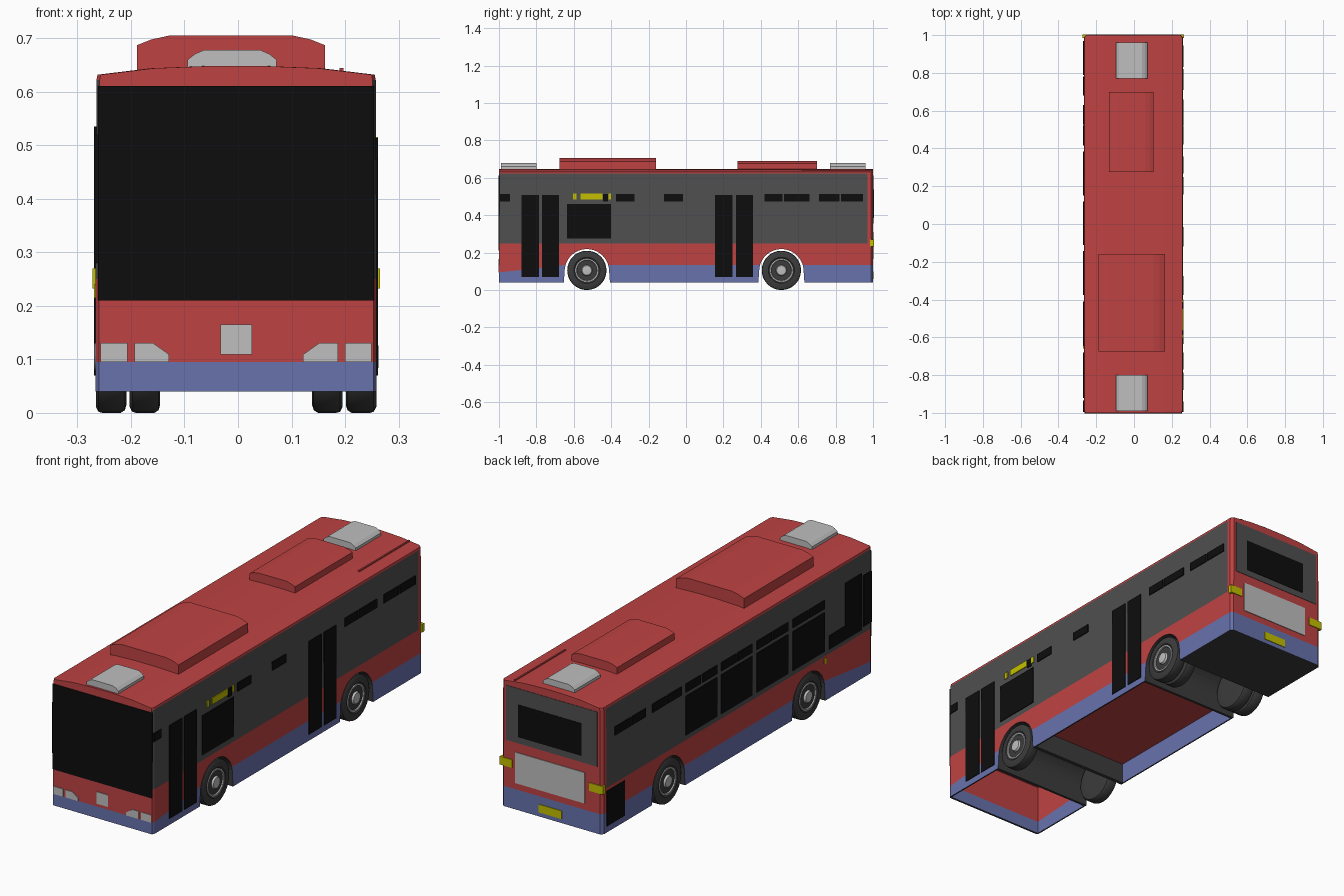
import bpy, bmesh, math
from mathutils import Matrix

if "Cube" in bpy.data.objects:
    bpy.data.objects.remove(bpy.data.objects["Cube"])

CX = -0.0035          # body centre line
HW = 0.2625           # body half width


def mat(name, r, g, b):
    m = bpy.data.materials.new(name)
    m.diffuse_color = (r, g, b, 1)
    m.use_nodes = True
    m.node_tree.nodes["Principled BSDF"].inputs["Base Color"].default_value = m.diffuse_color
    return m


RED = mat("red_paint", 0.52, 0.055, 0.055)
BLUE = mat("blue_paint", 0.14, 0.17, 0.42)
GREY = mat("tinted_band", 0.08, 0.08, 0.08)
BLACK = mat("black_glass", 0.004, 0.004, 0.004)
SILVER = mat("silver", 0.52, 0.52, 0.52)
YELLOW = mat("yellow", 0.55, 0.52, 0.0)
DARK = mat("dark_rubber", 0.045, 0.045, 0.045)
BODY_MATS = [RED, BLUE, GREY, DARK]


def make(name, bm, mats):
    bmesh.ops.recalc_face_normals(bm, faces=bm.faces)
    me = bpy.data.meshes.new(name)
    bm.to_mesh(me)
    bm.free()
    for m in mats:
        me.materials.append(m)
    ob = bpy.data.objects.new(name, me)
    bpy.context.collection.objects.link(ob)
    return ob


def boxes(name, spans, m):
    """One object from boxes given as (x0, x1, y0, y1, z0, z1)."""
    bm = bmesh.new()
    for x0, x1, y0, y1, z0, z1 in spans:
        M = (Matrix.Translation(((x0 + x1) / 2, (y0 + y1) / 2, (z0 + z1) / 2))
             @ Matrix.Diagonal((x1 - x0, y1 - y0, z1 - z0, 1)))
        bmesh.ops.create_cube(bm, size=1, matrix=M)
    return make(name, bm, [m])


def prism(name, pts, a, b, axis, mats, index=0):
    """Extrude a profile: axis 'y' takes (x, z) points, axis 'x' takes (y, z)."""
    bm = bmesh.new()
    put = (lambda p, t: (p[0], t, p[1])) if axis == 'y' else (lambda p, t: (t, p[0], p[1]))
    lo = [bm.verts.new(put(p, a)) for p in pts]
    hi = [bm.verts.new(put(p, b)) for p in pts]
    bm.faces.new(lo)
    bm.faces.new(hi)
    for i in range(len(pts)):
        j = (i + 1) % len(pts)
        bm.faces.new((lo[i], lo[j], hi[j], hi[i]))
    for f in bm.faces:
        f.material_index = index
    return make(name, bm, mats)


def ladder(name, stations, levels, side_mat, end_mat, bottom, top):
    """Hull from (y, inset, belt z) stations and (half width, z) levels."""
    bm = bmesh.new()
    rows = []
    for y, inset, belt in stations:
        rows.append([[bm.verts.new((CX + s * (w - inset), y, belt if k == 1 else z))
                      for s in (-1, 1)] for k, (w, z) in enumerate(levels)])

    def face(vs, m):
        bm.faces.new(vs).material_index = m
    n = len(levels)
    for i in range(len(rows) - 1):
        A, B = rows[i], rows[i + 1]
        face((A[0][0], A[0][1], B[0][1], B[0][0]), bottom)
        face((A[-1][0], A[-1][1], B[-1][1], B[-1][0]), top)
        for k in range(n - 1):
            for s in (0, 1):
                face((A[k][s], B[k][s], B[k + 1][s], A[k + 1][s]), side_mat(k, stations[i][0]))
    for R in (rows[0], rows[-1]):
        for k in range(n - 1):
            face((R[k][0], R[k][1], R[k + 1][1], R[k + 1][0]), end_mat(k))
    return make(name, bm, BODY_MATS)


# Body shell: blue skirt, red belt, grey window band, red arched roof
levels = [(HW, 0.04), (HW, 0.135), (HW, 0.25), (0.261, 0.622),
          (0.259, 0.632), (0.16, 0.644), (0.06, 0.648)]
stations = [(-1, 0.006, 0.095), (-0.988, 0, 0.096), (-0.88, 0, 0.107), (-0.64, 0, 0.135),
            (0.97, 0, 0.135), (0.988, 0, 0.135), (1, 0.012, 0.135)]
body = ladder("body_shell", stations, levels,
              lambda k, y: 1 if k == 0 else (2 if k == 2 and y < 0.96 else 0),
              lambda k: 1 if k == 0 else 0, 3, 0)

# Underside recesses and wheel tunnels
cutters = [
    ladder("front_recess", [(-0.99, 0, 0.1), (-0.665, 0, 0.12)],
           [(0.256, 0.0), (0.256, 0.1), (0.256, 0.28)],
           lambda k, y: 1 if k == 0 else 0, lambda k: 1 if k == 0 else 0, 0, 0),
    ladder("middle_recess", [(-0.39, 0, 0.1), (0.375, 0, 0.1)],
           [(0.256, 0.0), (0.256, 0.1), (0.256, 0.137)],
           lambda k, y: 1, lambda k: 3, 0, 0)]
AXLES = (-0.53, 0.51)
for yc in AXLES:
    arch = [(yc + 0.119 * math.cos(a), 0.1 + 0.119 * math.sin(a))
            for a in [math.pi * i / 20 for i in range(21)]]
    arch += [(yc - 0.126, 0.0), (yc + 0.126, 0.0)]
    cutters.append(prism("wheel_tunnel", arch, -0.4, 0.4, 'x', BODY_MATS, 3))
for c in cutters:
    c.hide_render = True
    md = body.modifiers.new("cut", 'BOOLEAN')
    md.operation, md.solver, md.object = 'DIFFERENCE', 'EXACT', c
    bpy.context.view_layer.objects.active = body
    bpy.ops.object.modifier_apply(modifier=md.name)
    bpy.data.objects.remove(c)


# Side glazing: plates lying on the walls, given as (y0, y1, z0, z1)
def side(name, s, spans, m, t=0.003):
    x0, x1 = sorted((CX + s * (HW - 0.003), CX + s * (HW + t)))
    return boxes(name, [(x0, x1) + sp for sp in spans], m)


def vents(pairs):
    return [(a, b, 0.474, 0.514) for a, b in pairs]


side("door_glass", 1, [(a, b, 0.07, 0.507) for a, b in
                       ((-0.88, -0.785), (-0.77, -0.68), (0.155, 0.248), (0.267, 0.358))], BLACK)
side("right_window", 1, [(-0.636, -0.402, 0.275, 0.46)], BLACK)
side("right_vents", 1, vents([(-0.995, -0.94), (-0.375, -0.275), (-0.118, -0.016), (0.42, 0.515),
                              (0.525, 0.66), (0.71, 0.82), (0.83, 0.945), (-0.445, -0.418)]), BLACK)
side("side_sign", 1, [(-0.604, -0.585, 0.485, 0.516), (-0.565, -0.447, 0.485, 0.516),
                      (-0.415, -0.4, 0.485, 0.516)], YELLOW)
mains = [(0.15, 0.383), (-0.11, 0.12), (-0.376, -0.143), (-0.647, -0.41)]
side("left_windows", -1, [(a, b, 0.273, 0.457) for a, b in mains], BLACK)
halves = [h for a, b in mains for h in ((a, (a + b) / 2 - 0.005), ((a + b) / 2 + 0.005, b))]
side("left_vents", -1, vents(halves + [(0.79, 0.91), (0.68, 0.78), (0.53, 0.63), (0.415, 0.52)]), BLACK)
side("driver_window", -1, [(-0.92, -0.68, 0.27, 0.335), (-0.92, -0.80, 0.335, 0.535),
                           (-0.995, -0.935, 0.28, 0.52)], BLACK)
side("engine_grille", -1, [(0.835, 0.968, 0.07, 0.235)], BLACK)
side("side_marker", -1, [(-0.66, -0.645, 0.215, 0.24)], YELLOW)

# Front: windscreen, headlights, number panel
boxes("windscreen", [(CX - 0.258, CX + 0.258, -1.003, -0.995, 0.21, 0.611)], BLACK)
boxes("front_panel", [(-0.033, 0.026, -1.003, -0.995, 0.109, 0.165)], SILVER)
for s in (-1, 1):
    lamp = [(0.203, 0.095), (0.253, 0.095), (0.253, 0.131), (0.203, 0.131)]
    inner = [(0.125, 0.095), (0.19, 0.095), (0.19, 0.131), (0.156, 0.131), (0.125, 0.109)]
    for nm, pts in (("outer_headlight", lamp), ("inner_headlight", inner)):
        prism(nm, [(CX + s * x, z) for x, z in pts], -1.003, -0.995, 'y', [SILVER])

# Back: window surround, window, engine cover, lights, plate
boxes("rear_surround", [(CX - 0.237, CX + 0.237, 0.996, 1.002, 0.355, 0.612)], GREY)
boxes("rear_window", [(-0.16, 0.17, 0.997, 1.004, 0.385, 0.537)], BLACK)
boxes("engine_cover", [(-0.175, 0.185, 0.996, 1.003, 0.165, 0.31)], SILVER)
boxes("rear_plate", [(-0.055, 0.063, 0.996, 1.003, 0.06, 0.098)], YELLOW)
boxes("rear_lights", [(-0.272, -0.2, 0.985, 1.004, 0.232, 0.27),
                      (0.2, 0.265, 0.985, 1.004, 0.232, 0.27)], YELLOW)


# Roof units and hatches
def roof_unit(name, cx, w, zt, drop, run, y0, y1, m):
    prof = [(-w, 0.64), (w, 0.64), (w, zt - drop), (w - run * 0.45, zt - drop * 0.4), (w - run, zt),
            (run - w, zt), (run * 0.45 - w, zt - drop * 0.4), (-w, zt - drop)]
    return prism(name, [(cx + x, z) for x, z in prof], y0, y1, 'y', [m])


roof_unit("front_roof_unit", -0.013, 0.176, 0.705, 0.018, 0.06, -0.675, -0.16, RED)
roof_unit("rear_roof_unit", -0.014, 0.118, 0.69, 0.014, 0.045, 0.275, 0.7, RED)
for y0, y1 in ((-0.99, -0.8), (0.77, 0.96)):
    roof_unit("roof_hatch", -0.011, 0.083, 0.678, 0.018, 0.03, y0, y1, SILVER)
boxes("roof_ridge", [(0.19, 0.197, 0.62, 0.995, 0.635, 0.645)], RED)


# Wheels: turned profiles of (distance from outer face, radius)
def turned(name, prof, x, y, s, m):
    bm = bmesh.new()
    N = 32
    rings = []
    for d, r in prof:
        rings.append([bm.verts.new((x - s * d, y + r * math.cos(2 * math.pi * i / N),
                                    0.105 + r * math.sin(2 * math.pi * i / N))) for i in range(N)])
    for A, B in zip(rings, rings[1:]):
        for i in range(N):
            bm.faces.new((A[i], A[(i + 1) % N], B[(i + 1) % N], B[i]))
    bm.faces.new(rings[0])
    bm.faces.new(rings[-1])
    ob = make(name, bm, [m])
    bpy.ops.object.select_all(action='DESELECT')
    ob.select_set(True)
    bpy.context.view_layer.objects.active = ob
    bpy.ops.object.shade_smooth_by_angle(angle=math.radians(35))


TYRE = [(0.006, 0.062), (0, 0.07), (0, 0.094), (0.005, 0.103), (0.012, 0.105),
        (0.046, 0.105), (0.054, 0.1), (0.057, 0.09), (0.057, 0.06)]
RIM = [(-0.004, 0.018), (-0.003, 0.025), (0.008, 0.03), (0.008, 0.046), (0.013, 0.051),
       (0.001, 0.056), (0.001, 0.063), (0.01, 0.064)]
for s in (-1, 1):
    xo = CX + s * 0.262
    for yc in AXLES:
        turned("tyre", TYRE, xo, yc, s, DARK)
        turned("wheel_rim", RIM, xo, yc, s, SILVER)
    turned("inner_rear_tyre", TYRE, xo - s * 0.063, AXLES[1], s, DARK)
